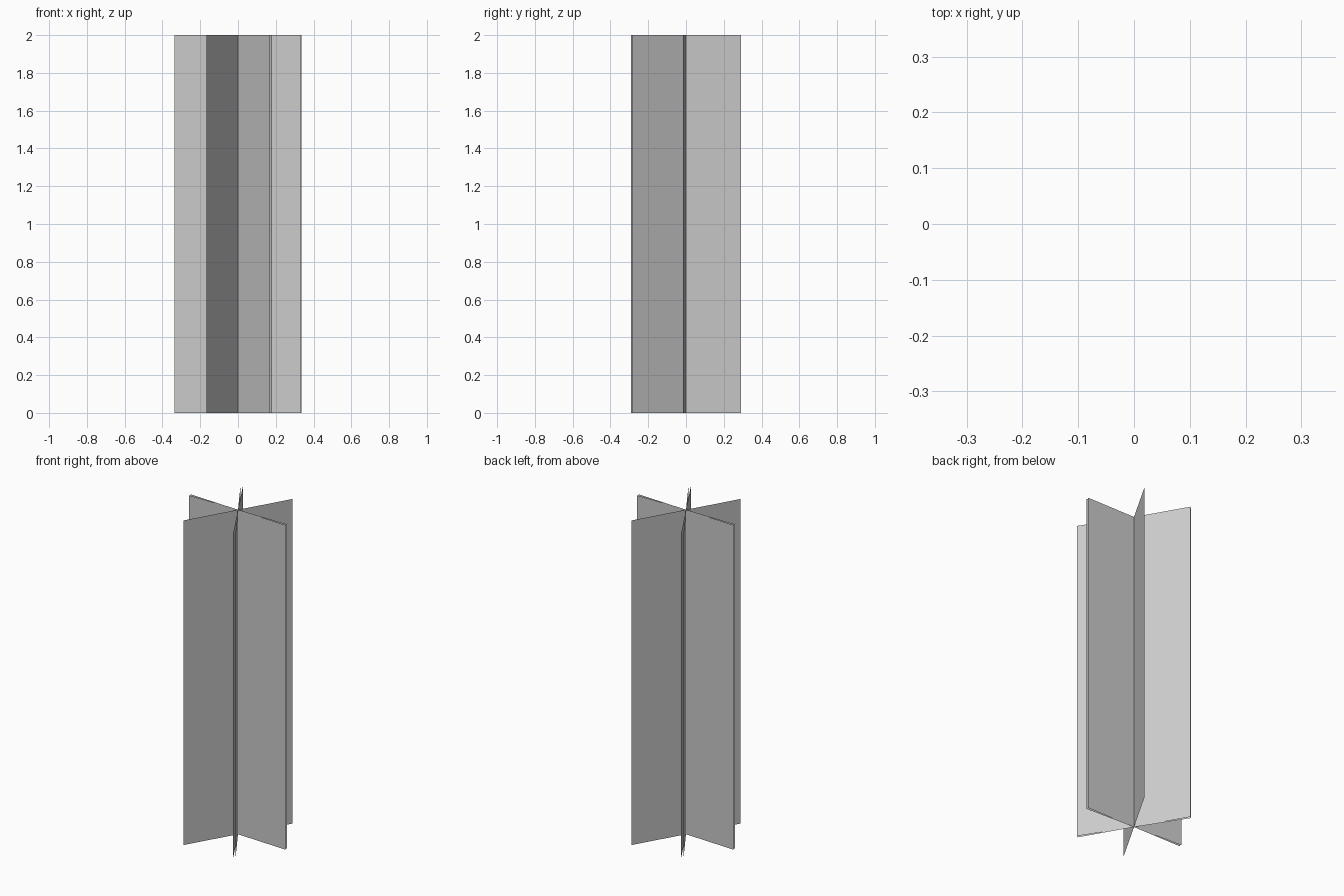
import bpy
from math import cos, sin, radians

if "Cube" in bpy.data.objects:
    bpy.data.objects.remove(bpy.data.objects["Cube"])

HEIGHT = 2.0
RADIUS = 0.335


def upright_card(name, degrees):
    """Zero-thickness vertical sheet crossing the z axis at the given angle."""
    x, y = RADIUS * cos(radians(degrees)), RADIUS * sin(radians(degrees))
    verts = [(-x, -y, 0), (x, y, 0), (x, y, HEIGHT), (-x, -y, HEIGHT)]
    mesh = bpy.data.meshes.new(name)
    mesh.from_pydata(verts, [], [(0, 1, 2, 3)])
    obj = bpy.data.objects.new(name, mesh)
    bpy.context.collection.objects.link(obj)
    return obj


# Main star of three crossed cards
for i in range(3):
    upright_card(f"crossed_card_{i + 1}", 60 * i)

# Backing cards, fanned slightly wider around the shared middle card
for side, label in ((-1, "right"), (1, "left")):
    upright_card(f"backing_card_{label}", 60 + side * 62.5)
